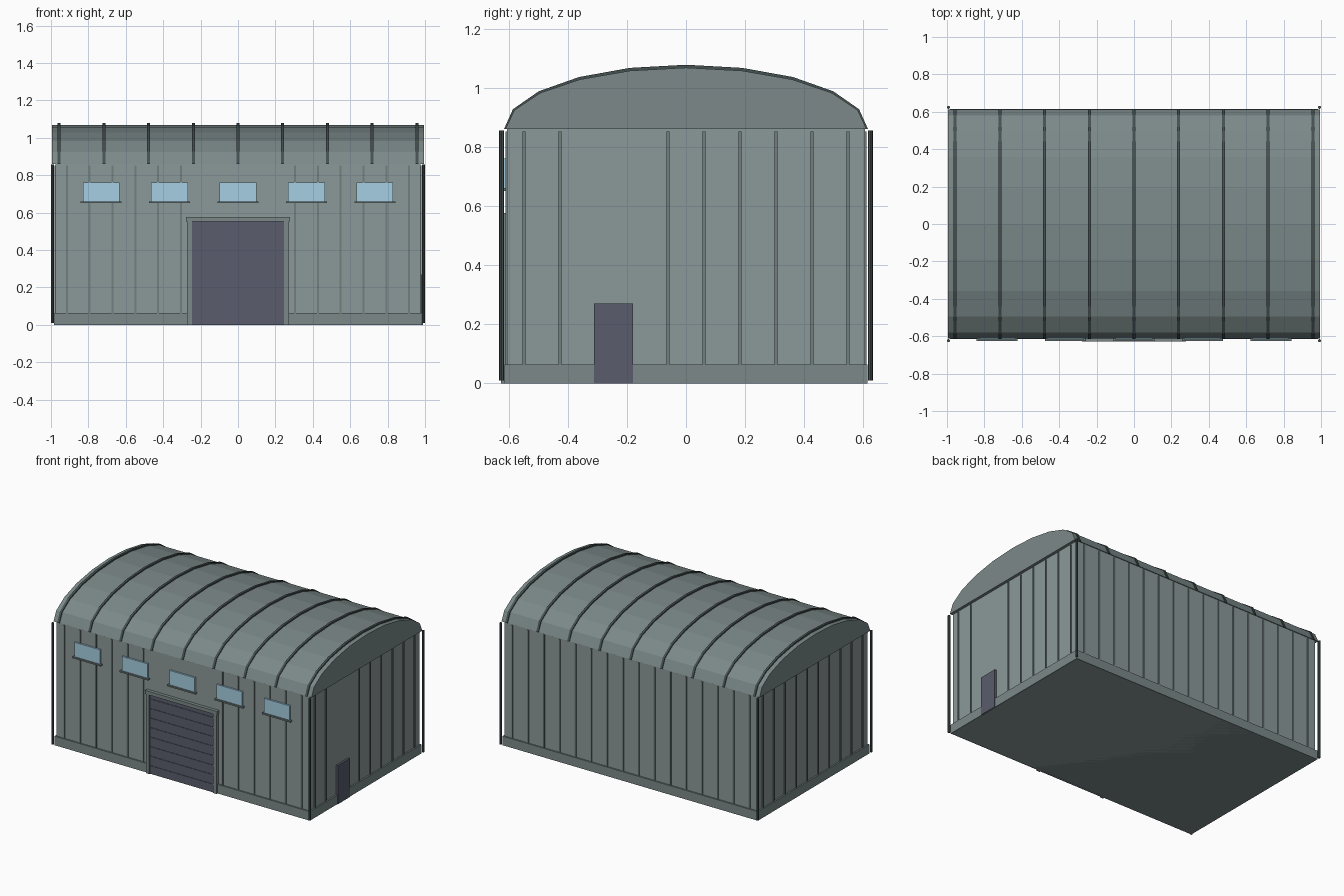
import bpy, bmesh, math

if "Cube" in bpy.data.objects:
    bpy.data.objects.remove(bpy.data.objects["Cube"])


def material(name, r, g, b):
    m = bpy.data.materials.new(name)
    m.diffuse_color = (r, g, b, 1)
    m.use_nodes = True
    m.node_tree.nodes["Principled BSDF"].inputs["Base Color"].default_value = m.diffuse_color
    return m


WALL = material("wall_panel", 0.26, 0.32, 0.32)
ROOF = material("roof_metal", 0.20, 0.25, 0.25)
SEAM = material("seam_metal", 0.17, 0.21, 0.21)
DARK = material("dark_metal", 0.06, 0.08, 0.08)
DOOR = material("door_paint", 0.10, 0.11, 0.15)
GLASS = material("glass", 0.38, 0.62, 0.76)


def make_object(name, bm, mat):
    bmesh.ops.recalc_face_normals(bm, faces=bm.faces)
    mesh = bpy.data.meshes.new(name)
    bm.to_mesh(mesh)
    bm.free()
    mesh.materials.append(mat)
    obj = bpy.data.objects.new(name, mesh)
    bpy.context.collection.objects.link(obj)
    return obj


def box(name, x, y, z, mat):
    """Box from (min, max) ranges on each axis."""
    bm = bmesh.new()
    bmesh.ops.create_cube(bm, size=1)
    for v in bm.verts:
        v.co = [(a + b) / 2 + c * (b - a) for (a, b), c in zip((x, y, z), v.co)]
    return make_object(name, bm, mat)


def arch(ry, rz, base=0.86, steps=10):
    return [(ry * math.cos(math.pi * i / steps), base + rz * math.sin(math.pi * i / steps))
            for i in range(steps + 1)]


def extrude_x(name, profile, x0, x1, mat):
    """Closed y-z profile extruded along x."""
    bm = bmesh.new()
    face = bm.faces.new([bm.verts.new((x0, y, z)) for y, z in profile])
    new = bmesh.ops.extrude_face_region(bm, geom=[face], use_keep_orig=True)["geom"]
    bmesh.ops.translate(bm, vec=(x1 - x0, 0, 0),
                        verts=[g for g in new if isinstance(g, bmesh.types.BMVert)])
    return make_object(name, bm, mat)


# Main shell and plinth
box("walls", (-0.975, 0.975), (-0.605, 0.605), (0, 0.862), WALL)
box("plinth", (-0.985, 0.985), (-0.615, 0.615), (0, 0.063), ROOF)

# Barrel roof with arched ribs
extrude_x("roof", arch(0.611, 0.208), -0.995, 0.995, ROOF)
rib_profile = arch(0.616, 0.218) + arch(0.602, 0.198)[::-1]
for i in range(9):
    x = -0.956 + i * 0.239
    extrude_x(f"roof_rib_{i}", rib_profile, x - 0.008, x + 0.008, DARK)

# Vertical panel seams on all four walls
SEAM_Z = (0.063, 0.852)
for i in range(16):
    x = -0.915 + i * 0.122
    sx = (x - 0.005, x + 0.005)
    box(f"back_seam_{i}", sx, (0.60, 0.611), SEAM_Z, SEAM)
    if abs(x) > 0.29:
        box(f"front_seam_{i}", sx, (-0.611, -0.60), SEAM_Z, SEAM)
for i in range(10):
    y = -0.549 + i * 0.122
    sy = (y - 0.005, y + 0.005)
    box(f"left_seam_{i}", (-0.981, -0.97), sy, SEAM_Z, SEAM)
    if i not in (2, 3):
        box(f"right_seam_{i}", (0.97, 0.981), sy, SEAM_Z, SEAM)

# Roller door with slat ridges and frame
box("roller_door", (-0.247, 0.247), (-0.618, -0.60), (0, 0.552), DOOR)
for i in range(8):
    z = 0.055 + i * 0.0665
    box(f"door_slat_{i}", (-0.245, 0.245), (-0.621, -0.61), (z - 0.003, z + 0.003), DOOR)
for side, s in (("left", -1), ("right", 1)):
    box(f"door_jamb_{side}", sorted((s * 0.247, s * 0.272)), (-0.626, -0.60), (0, 0.555), ROOF)
box("door_lintel", (-0.277, 0.277), (-0.628, -0.60), (0.552, 0.577), ROOF)

# High windows with sills
for i in range(5):
    x = (i - 2) * 0.366
    box(f"window_{i}", (x - 0.098, x + 0.098), (-0.617, -0.60), (0.657, 0.76), GLASS)
    box(f"window_sill_{i}", (x - 0.109, x + 0.109), (-0.626, -0.60), (0.65, 0.66), SEAM)

# Side personnel door
box("side_door", (0.97, 0.989), (-0.312, -0.18), (0, 0.27), DOOR)

# Corner downpipes
for i, (sx, sy) in enumerate(((-1, -1), (1, -1), (1, 1), (-1, 1))):
    bm = bmesh.new()
    bmesh.ops.create_cone(bm, cap_ends=True, segments=8, radius1=0.0085, radius2=0.0085, depth=0.847)
    bmesh.ops.translate(bm, vec=(sx * 0.9915, sy * 0.624, 0.4325), verts=bm.verts)
    make_object(f"downpipe_{i}", bm, DARK)
